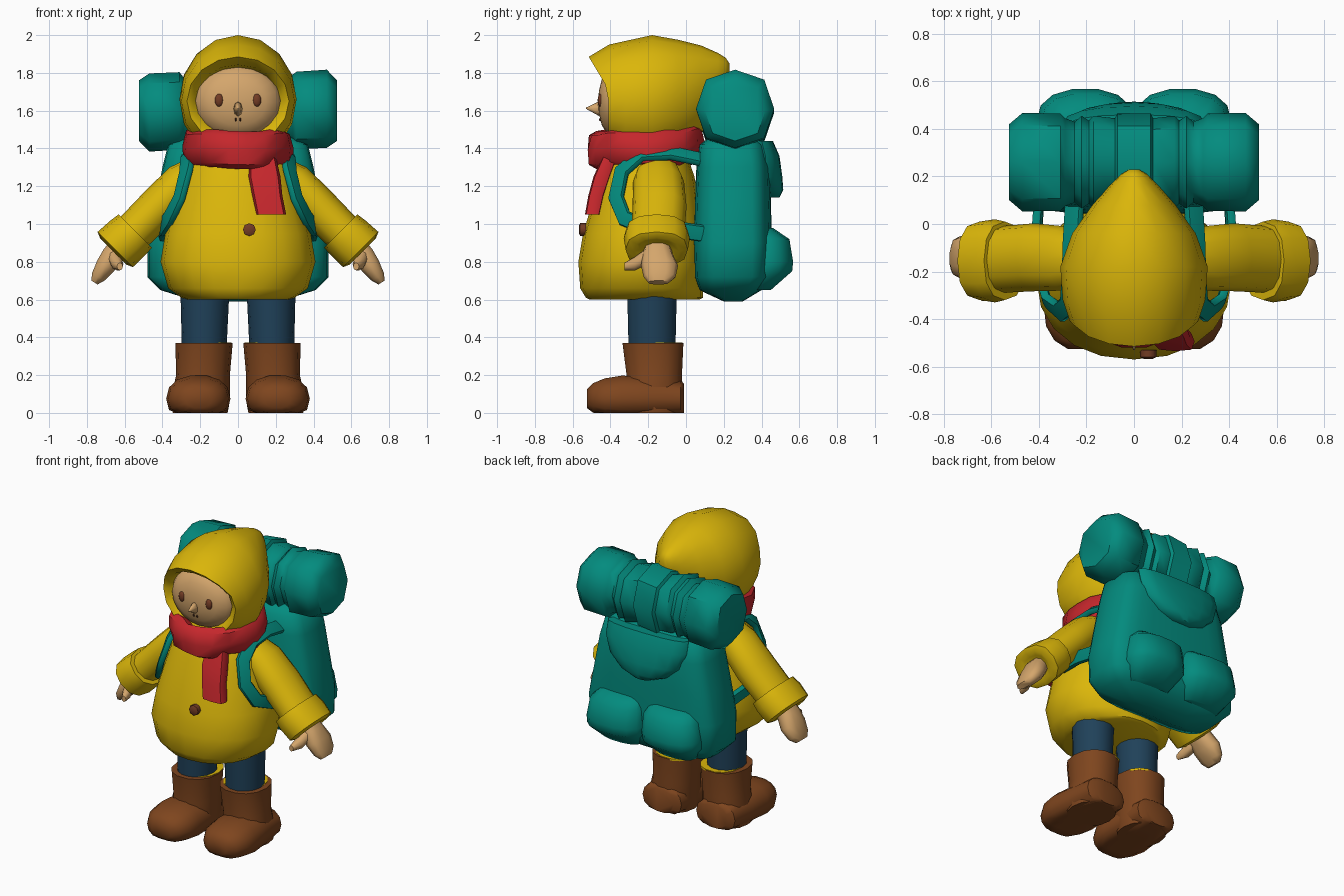
import bpy, bmesh, math, random
from mathutils import Vector

random.seed(4)
if "Cube" in bpy.data.objects:
    bpy.data.objects.remove(bpy.data.objects["Cube"], do_unlink=True)

X, Y, Z = Vector((1, 0, 0)), Vector((0, 1, 0)), Vector((0, 0, 1))


def material(name, r, g, b):
    m = bpy.data.materials.new(name)
    m.use_nodes = True
    m.diffuse_color = (r, g, b, 1)
    node = m.node_tree.nodes["Principled BSDF"]
    node.inputs["Base Color"].default_value = (r, g, b, 1)
    node.inputs["Roughness"].default_value = 0.8
    return m


yellow = material("mustard_yellow", .71, .47, .003)
teal = material("teal", .001, .26, .21)
red = material("scarf_red", .56, .02, .025)
brown = material("leather_brown", .21, .06, .013)
button_brown = material("button_brown", .17, .045, .018)
navy = material("trouser_blue", .014, .053, .1)
skin = material("skin", .66, .38, .15)
dark = material("mouth_dark", .06, .02, .01)


def power(value, e):
    return math.copysign(abs(value) ** e, value)


def ring(c, u, v, ru, rv, n, e):
    angles = [2 * math.pi * i / n for i in range(n)]
    return [c + u * ru * power(math.cos(a), e) + v * rv * power(math.sin(a), e) for a in angles]


def skin_rings(name, rings, mat, closed=False, shape=None, sharp=0.9):
    """Bridge rings of points into one surface, capped unless closed."""
    bm = bmesh.new()
    loops = [[bm.verts.new(p) for p in r] for r in rings]
    n = len(loops[0])
    pairs = list(zip(loops, loops[1:]))
    if closed:
        pairs.append((loops[-1], loops[0]))
    else:
        bm.faces.new(loops[0])
        bm.faces.new(loops[-1])
    for a, b in pairs:
        for i in range(n):
            j = (i + 1) % n
            bm.faces.new((a[i], a[j], b[j], b[i]))
    if shape:
        for vert in bm.verts:
            shape(vert.co)
    return finish(name, bm, mat, sharp)


def finish(name, bm, mat, sharp=0.9):
    bmesh.ops.recalc_face_normals(bm, faces=bm.faces)
    for f in bm.faces:
        f.smooth = True
    for edge in bm.edges:
        edge.smooth = edge.calc_face_angle(0) < sharp
    mesh = bpy.data.meshes.new(name)
    bm.to_mesh(mesh)
    bm.free()
    mesh.materials.append(mat)
    ob = bpy.data.objects.new(name, mesh)
    bpy.context.collection.objects.link(ob)
    return ob


def loft(name, sections, mat, u=X, v=Y, n=16, e=1.0, side=1, **extra):
    """Sections are (x, y, z, radius along u, radius along v); side -1 mirrors in x."""
    rings = [ring(Vector(s[:3]), u, v, s[3], s[4], n, e) for s in sections]
    flip = Vector((side, 1, 1))
    return skin_rings(name, [[p * flip for p in r] for r in rings], mat, **extra)


def ball(name, centre, size, mat, seg=10):
    bm = bmesh.new()
    bmesh.ops.create_uvsphere(bm, u_segments=seg, v_segments=seg // 2 + 1, radius=1)
    for vert in bm.verts:
        vert.co = vert.co * Vector(size) + Vector(centre)
    return finish(name, bm, mat)


# Coat body, widest near the hem
coat = [(.6, .27, -.22, .29), (.61, .3, -.22, .31), (.66, .37, -.235, .325),
        (.8, .41, -.235, .335), (.95, .385, -.225, .32), (1.1, .345, -.215, .285),
        (1.25, .3, -.205, .25), (1.38, .25, -.2, .2), (1.46, .18, -.2, .15)]
loft("coat", [(0, y, z, rx, ry) for z, rx, y, ry in coat], yellow, n=20, e=.92)


# Hood, tapering to the back, with its brim pulled forward at the top
def pull_brim(co):
    weight = min(1, max(0, (-co.y - .2) / .2))
    co.y -= .6 * weight * max(0, co.z - 1.71)


hood = [(-.34, .215, 1.655, .175), (-.39, .23, 1.655, .188), (-.41, .27, 1.65, .235),
        (-.32, .3, 1.65, .3), (-.18, .31, 1.66, .34), (-.04, .26, 1.68, .295),
        (.08, .175, 1.71, .235), (.17, .095, 1.765, .14), (.21, .055, 1.8, .08),
        (.23, .02, 1.81, .04)]
loft("hood", [(0, y, z, rx, rz) for y, rx, z, rz in hood], yellow, v=Z, shape=pull_brim)

# Broad face filling the hood opening, with a small pointed nose
face = [(-.2, .24, .23), (-.36, .233, .2), (-.41, .205, .175), (-.445, .15, .125),
        (-.46, .08, .065), (-.465, .03, .02)]
loft("head", [(0, y, 1.645, rx, rz) for y, rx, rz in face], skin, v=Z, n=20)
loft("nose", [(0, -.44, 1.61, .03, .05), (0, -.5, 1.612, .013, .018),
              (0, -.53, 1.613, .003, .003)], skin, v=Z, n=8, sharp=2)
for s, label in ((1, "left"), (-1, "right")):
    ball(label + "_eye", (.1 * s, -.452, 1.655), (.024, .016, .035), button_brown)
    ball(label + "_mouth_dot", (.012 * s, -.451, 1.553), (.006, .01, .01), dark, 6)

# Scarf: a crumpled loop and one hanging tail
loop = []
for i in range(18):
    a = 2 * math.pi * i / 18
    out = Vector((math.cos(a), math.sin(a), 0))
    wobble = random.uniform(-.012, .012)
    c = Vector((out.x * .24, -.21 + out.y * .26, 1.405 + .015 * out.y + wobble))
    tilt = (Z + out * random.uniform(-.15, .2)).normalized()
    loop.append(ring(c, out, tilt, .055, .1, 8, .75))
skin_rings("scarf_loop", loop, red, closed=True)
loft("scarf_tail", [(.13, -.4, 1.36, .07, .04), (.14, -.445, 1.25, .085, .045),
                    (.155, -.475, 1.15, .08, .042), (.175, -.495, 1.05, .08, .04)],
     red, n=8, e=.5)

# Coat button
loft("coat_button", [(.06, -.53, .97, .034, .034), (.06, -.56, .97, .034, .034),
                     (.06, -.567, .97, .02, .02)], button_brown, v=Z, n=8)


def flatten_sole(co):
    co.z = max(co.z, 0)


across = Vector((.707, 0, .707))
hand_across = Vector((.85, 0, .52))
for s, label in ((1, "left"), (-1, "right")):
    # Sleeve and turned-back cuff
    loft(label + "_sleeve", [(.17, -.15, 1.31, .1, .08), (.29, -.145, 1.225, .135, .105),
                             (.42, -.14, 1.09, .143, .11), (.57, -.15, .94, .14, .105)],
         yellow, u=Y, v=across, n=12, e=.9, side=s)
    loft(label + "_cuff", [(.545, -.155, .965, .12, .09), (.543, -.155, .963, .165, .125),
                           (.585, -.155, .925, .175, .13), (.65, -.155, .865, .165, .132),
                           (.66, -.155, .855, .12, .1), (.65, -.155, .865, .09, .07)],
         yellow, u=Y, v=across, n=12, e=.85, side=s)
    # Hand with thumb
    loft(label + "_hand", [(.61, -.15, .91, .06, .05), (.66, -.15, .84, .08, .06),
                           (.7, -.14, .78, .098, .055), (.74, -.14, .72, .085, .04),
                           (.76, -.145, .69, .055, .02)],
         skin, u=Y, v=hand_across, n=10, e=.8, side=s)
    loft(label + "_thumb", [(.66, -.19, .84, .035, .045), (.64, -.27, .79, .033, .036),
                            (.625, -.325, .775, .016, .02)], skin, v=Z, n=8, side=s)
    # Trouser leg
    loft(label + "_trouser_leg", [(.18, -.18, .25, .115, .125), (.175, -.18, .66, .13, .135)],
         navy, n=14, side=s)
    # Boot: shaft with yellow lining, and rounded foot with a flat sole
    loft(label + "_boot_shaft", [(.2, -.17, 0, .145, .15), (.2, -.17, .07, .158, .158),
                                 (.185, -.168, .2, .142, .15), (.18, -.175, .37, .152, .165)],
         brown, n=14, e=.9, side=s)
    loft(label + "_boot_lining", [(.165, -.155, .36, .13, .14), (.165, -.155, .373, .13, .14)],
         yellow, n=14, e=.9, side=s)
    foot = [(-.01, .2, .1, .08), (-.03, .2, .145, .1), (-.2, .205, .16, .12),
            (-.34, .21, .17, .125), (-.43, .21, .16, .11), (-.49, .21, .125, .085),
            (-.525, .21, .07, .05)]
    loft(label + "_boot_foot", [(x, y, .075, rx, rz) for y, x, rx, rz in foot],
         brown, v=Z, n=14, e=.88, side=s, shape=flatten_sole)
    # Shoulder strap wrapping over the shoulder and under the arm
    path = [Vector(p) for p in ((.25, .09, 1.34), (.26, -.08, 1.375), (.265, -.24, 1.365),
                                (.275, -.34, 1.28), (.31, -.37, 1.14), (.365, -.325, 1.03),
                                (.4, -.2, .98), (.41, -.05, .97), (.4, .09, .95))]
    rings = []
    for i, p in enumerate(path):
        t = (path[min(i + 1, len(path) - 1)] - path[max(i - 1, 0)]).normalized()
        wide = t.cross(p - Vector((0, -.2, 1.05))).normalized()
        rings.append([q * Vector((s, 1, 1)) for q in ring(p, wide, wide.cross(t), .045, .02, 8, .5)])
    skin_rings(label + "_strap", rings, teal)
    # Pack pocket
    loft(label + "_pack_pocket", [(.2, .38, .65, .14, .07), (.205, .425, .75, .205, .14),
                                  (.205, .43, .8, .205, .14), (.2, .43, .92, .19, .12),
                                  (.19, .4, .98, .15, .06)],
         teal, n=14, e=.85, side=s)

# Backpack body
pack = [(.59, .22, .2, .3), (.65, .41, .07, .4), (.72, .48, .045, .45), (.9, .48, .04, .455),
        (1.1, .44, .045, .45), (1.3, .4, .055, .445), (1.42, .37, .07, .42), (1.47, .27, .14, .36)]
loft("backpack", [(0, (a + b) / 2, z, rx, (b - a) / 2) for z, rx, a, b in pack],
     teal, n=24, e=.5)
# Rounded flap on the back
loft("pack_flap", [(0, .4, 1.44, .3, .06), (0, .42, 1.36, .3, .075), (0, .425, 1.25, .26, .085),
                   (0, .43, 1.18, .18, .085), (0, .44, 1.14, .07, .055)], teal, n=16, e=.85)

# Bedroll, pinched where it is tied
half = [(.07, .205), (.08, .185), (.17, .195), (.19, .175), (.22, .195), (.25, .17),
        (.29, .185), (.31, .205), (.47, .207), (.525, .16)]
profile = [(-x, r) for x, r in reversed(half)] + half
loft("bedroll", [(x, .26, 1.6 + .01 * math.sin(x * 30), r, r) for x, r in profile],
     teal, u=Y, v=Z, n=8, e=.85)
